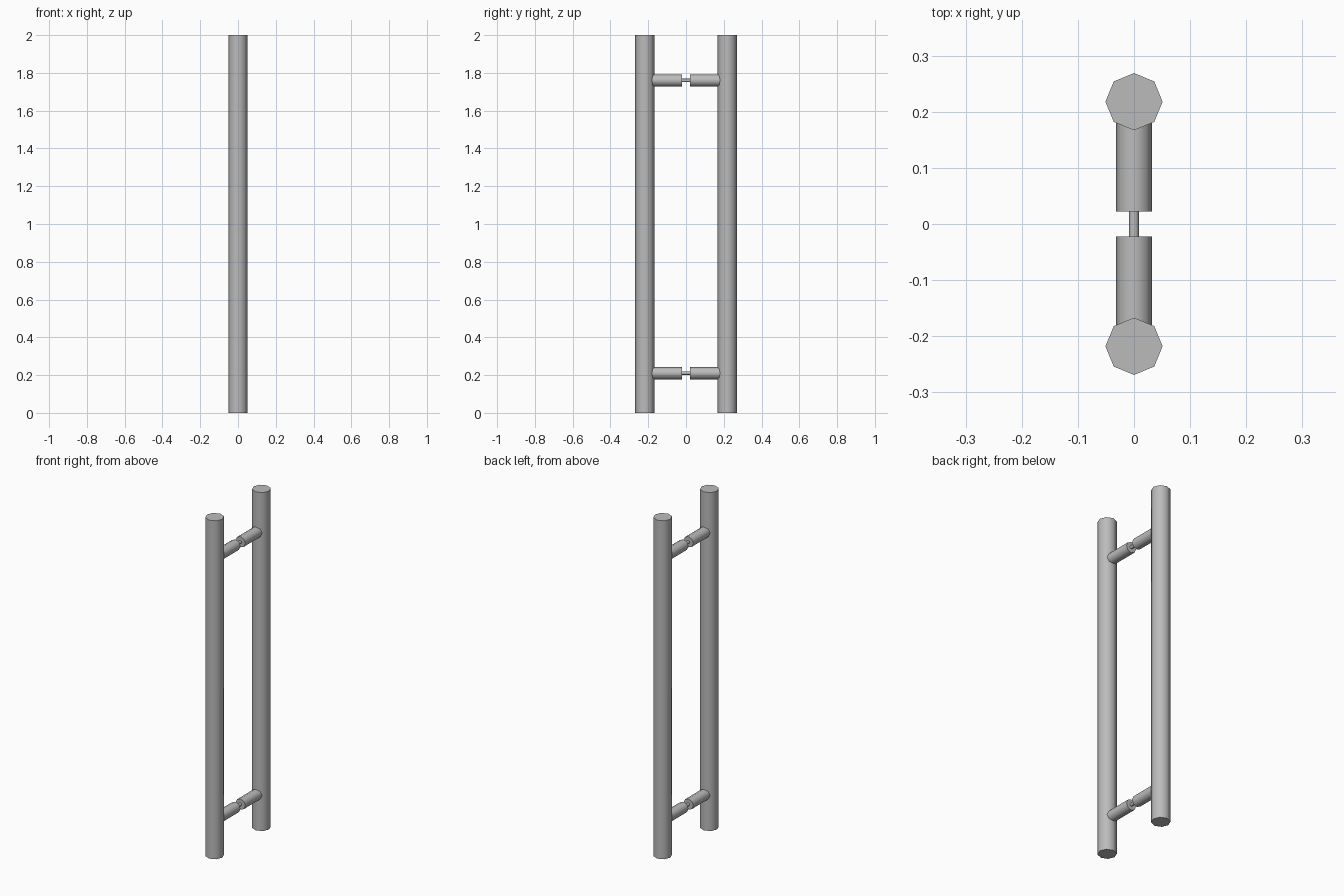
import bpy
import math

cube = bpy.data.objects.get("Cube")
if cube:
    bpy.data.objects.remove(cube, do_unlink=True)

# Single brushed metal colour
metal = bpy.data.materials.new("grey_metal")
metal.use_nodes = True
GREY = (0.5, 0.5, 0.5, 1.0)
metal.diffuse_color = GREY
metal.node_tree.nodes["Principled BSDF"].inputs["Base Color"].default_value = GREY

SIDES = 8
BAR_Y = 0.218
GAP = 0.0225


def rod(name, radius, length, location, along_y=False):
    """Eight-sided rod with smooth sides and sharp flat ends."""
    tilt = math.pi / 2 if along_y else 0
    bpy.ops.mesh.primitive_cylinder_add(
        vertices=SIDES, radius=radius, depth=length,
        location=location, rotation=(tilt, 0, 0))
    obj = bpy.context.object
    obj.name = name
    obj.data.materials.append(metal)
    bpy.ops.object.shade_smooth_by_angle(angle=math.radians(50))
    return obj


# Upright bars and their standoffs, front and back
for side, sign in (("front", -1), ("back", 1)):
    rod(f"{side}_bar", 0.051, 2.0, (0, sign * BAR_Y, 1.0))
    for level, z in (("lower", 0.21), ("upper", 1.76)):
        rod(f"{side}_{level}_standoff", 0.032, BAR_Y - GAP,
            (0, sign * (BAR_Y + GAP) / 2, z), along_y=True)

# Thin pins joining each pair of standoffs
for level, z in (("lower", 0.21), ("upper", 1.76)):
    rod(f"{level}_pin", 0.009, 0.08, (0, 0, z), along_y=True)
